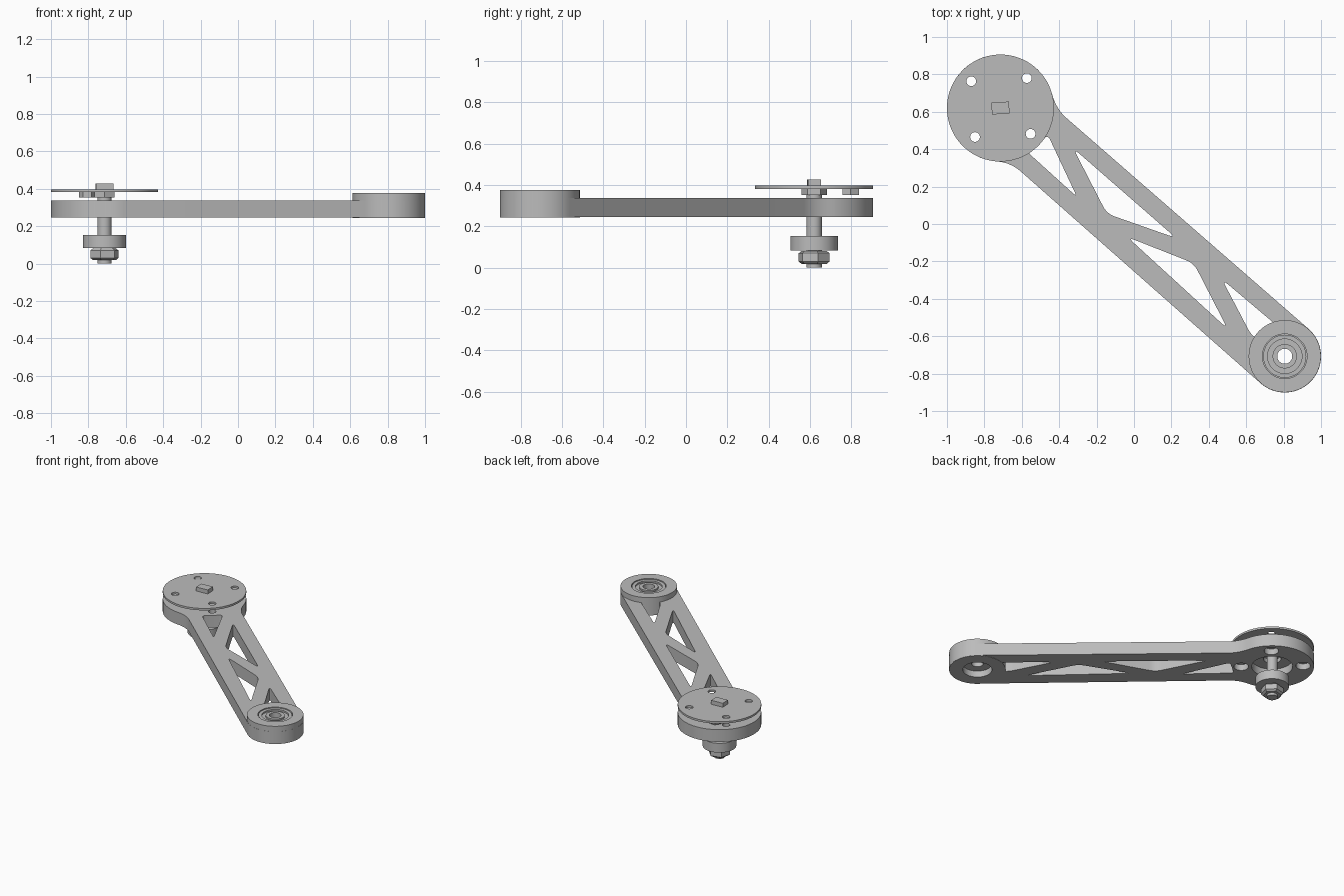
import bpy, bmesh
from math import sin, cos, pi, radians
from mathutils import Vector

if "Cube" in bpy.data.objects:
    bpy.data.objects.remove(bpy.data.objects["Cube"])

grey = bpy.data.materials.new("plain grey")
grey.use_nodes = True
GREY = (0.5, 0.5, 0.5, 1)
grey.diffuse_color = GREY
grey.node_tree.nodes["Principled BSDF"].inputs["Base Color"].default_value = GREY

PIVOT = Vector((-0.714, 0.62))    # wide end
TIP = Vector((0.806, -0.707))     # narrow end
BOTTOM, TOP = 0.245, 0.337        # arm thickness


def finish(name, bm):
    bmesh.ops.remove_doubles(bm, verts=bm.verts, dist=1e-5)
    bmesh.ops.recalc_face_normals(bm, faces=bm.faces)
    mesh = bpy.data.meshes.new(name)
    bm.to_mesh(mesh)
    bm.free()
    mesh.materials.append(grey)
    ob = bpy.data.objects.new(name, mesh)
    bpy.context.collection.objects.link(ob)
    return ob


def prism(name, outline, z0, z1):
    bm = bmesh.new()
    low = [bm.verts.new((p[0], p[1], z0)) for p in outline]
    high = [bm.verts.new((p[0], p[1], z1)) for p in outline]
    bm.faces.new(low[::-1])
    bm.faces.new(high)
    for i in range(len(low)):
        j = (i + 1) % len(low)
        bm.faces.new((low[i], low[j], high[j], high[i]))
    return finish(name, bm)


def arc(center, r, a0, a1, n):
    return [Vector((center[0] + r * cos(radians(a0 + (a1 - a0) * i / n)),
                    center[1] + r * sin(radians(a0 + (a1 - a0) * i / n)))) for i in range(n + 1)]


def disc(name, center, r, z0, z1, sides=48, turn=0):
    return prism(name, arc(center, r, turn, turn + 360, sides)[:-1], z0, z1)


def lathe(name, center, profile, sides=64, turn=0):
    # closed profile of (radius, height) swept around a vertical axis
    bm = bmesh.new()
    rings = []
    for i in range(sides):
        a = 2 * pi * i / sides + radians(turn)
        rings.append([bm.verts.new((center[0] + r * cos(a), center[1] + r * sin(a), z))
                      for r, z in profile])
    n = len(profile)
    for i in range(sides):
        a, b = rings[i], rings[(i + 1) % sides]
        for k in range(n):
            m = (k + 1) % n
            bm.faces.new((a[k], b[k], b[m], a[m]))
    return finish(name, bm)


def bend(p0, p1, p2, n=6):
    return [p0.lerp(p1, i / n).lerp(p1.lerp(p2, i / n), i / n) for i in range(n + 1)]


def rounded(points, cut=0.04):
    pts = [Vector(p) for p in points]
    out = []
    for i, p in enumerate(pts):
        a, b = pts[i - 1], pts[(i + 1) % len(pts)]
        out += bend(p + (a - p).normalized() * cut, p, p + (b - p).normalized() * cut)
    return out


def subtract(target, cutters):
    for c in cutters:
        mod = target.modifiers.new("cut", 'BOOLEAN')
        mod.operation, mod.solver, mod.object = 'DIFFERENCE', 'EXACT', c
        bpy.context.view_layer.objects.active = target
        bpy.ops.object.modifier_apply(modifier=mod.name)
        bpy.data.objects.remove(c)


# Arm outline: wide round end, blended into straight sides, narrow round end
wide = arc(PIVOT, 0.286, 14, 266, 56)
narrow = arc(TIP, 0.194, 228.9, 408.9, 32)
outline = wide + bend(wide[-1], Vector((-0.665, 0.33)), Vector((-0.61, 0.285)))[1:]
outline += narrow + bend(Vector((-0.365, 0.57)), Vector((-0.415, 0.615)), wide[0])[:-1]
arm = prism("arm", outline, BOTTOM, TOP)

# Truss windows, bores and stepped screw holes
windows = [
    [(-0.57, 0.385), (-0.305, 0.145), (-0.46, 0.475)],
    [(-0.325, 0.405), (-0.145, 0.055), (0.225, -0.075)],
    [(-0.035, -0.07), (0.32, -0.21), (0.50, -0.56)],
    [(0.47, -0.295), (0.63, -0.60), (0.80, -0.70), (0.76, -0.54)],
]
cutters = [prism("window", rounded(w, 0.045 if i else 0.025), 0.1, 0.5)
           for i, w in enumerate(windows)]
cutters.append(disc("tip_bore", TIP, 0.17, 0.1, 0.5))
cutters.append(disc("pivot_pocket", PIVOT, 0.14, 0.1, 0.305))
cutters.append(disc("pivot_bore", PIVOT, 0.06, 0.1, 0.5))
screw_spots = [(-0.87, 0.763), (-0.573, 0.78), (-0.85, 0.465), (-0.553, 0.482)]
for p in screw_spots:
    cutters.append(disc("counterbore", p, 0.05, 0.1, 0.29, 24))
    cutters.append(disc("screw_hole", p, 0.026, 0.1, 0.5, 24))
subtract(arm, cutters)

# Raised boss with a bearing pressed into it
boss = lathe("tip_boss", TIP, [(0.1, 0.243), (0.193, 0.243), (0.193, 0.377),
                               (0.119, 0.377), (0.119, 0.29), (0.1, 0.29)])
bearing = lathe("tip_bearing", TIP, [
    (0.04, 0.29), (0.115, 0.29), (0.115, 0.372), (0.092, 0.372),
    (0.092, 0.36), (0.065, 0.36), (0.065, 0.372), (0.04, 0.372)])

# Thin round plate over the wide end
plate = disc("round_plate", PIVOT, 0.286, 0.382, 0.397, 72)
subtract(plate, [disc("plate_hole", p, 0.026, 0.3, 0.5, 24) for p in screw_spots])

# Square key on the plate
c, s = cos(radians(3)), sin(radians(3))
key = prism("square_key", [PIVOT + Vector((x * c - y * s, x * s + y * c)) for x, y in
                           ((-0.047, -0.032), (0.047, -0.032), (0.047, 0.032), (-0.047, 0.032))],
            0.39, 0.427)

# Bolt: head under the plate, shaft, spacer and lower nut
head = disc("bolt_head", PIVOT, 0.062, 0.352, 0.383, 6, 30)
side_nut = disc("side_nut", (-0.805, 0.797), 0.045, 0.352, 0.383, 6)
shaft = disc("bolt_shaft", PIVOT, 0.037, 0, 0.385, 40)
spacer = lathe("spacer_ring", PIVOT, [(0.036, 0.084), (0.115, 0.084), (0.115, 0.154), (0.036, 0.154)])
nut = lathe("lower_nut", PIVOT, [(0.034, 0.018), (0.062, 0.018), (0.078, 0.03),
                                 (0.078, 0.07), (0.062, 0.082), (0.034, 0.082)], 6, 14)

# Smooth the round walls, keep the edges crisp
bpy.ops.object.select_all(action='DESELECT')
for ob in (arm, boss, bearing, plate, shaft, spacer):
    ob.select_set(True)
bpy.context.view_layer.objects.active = arm
bpy.ops.object.shade_smooth_by_angle(angle=radians(30))
